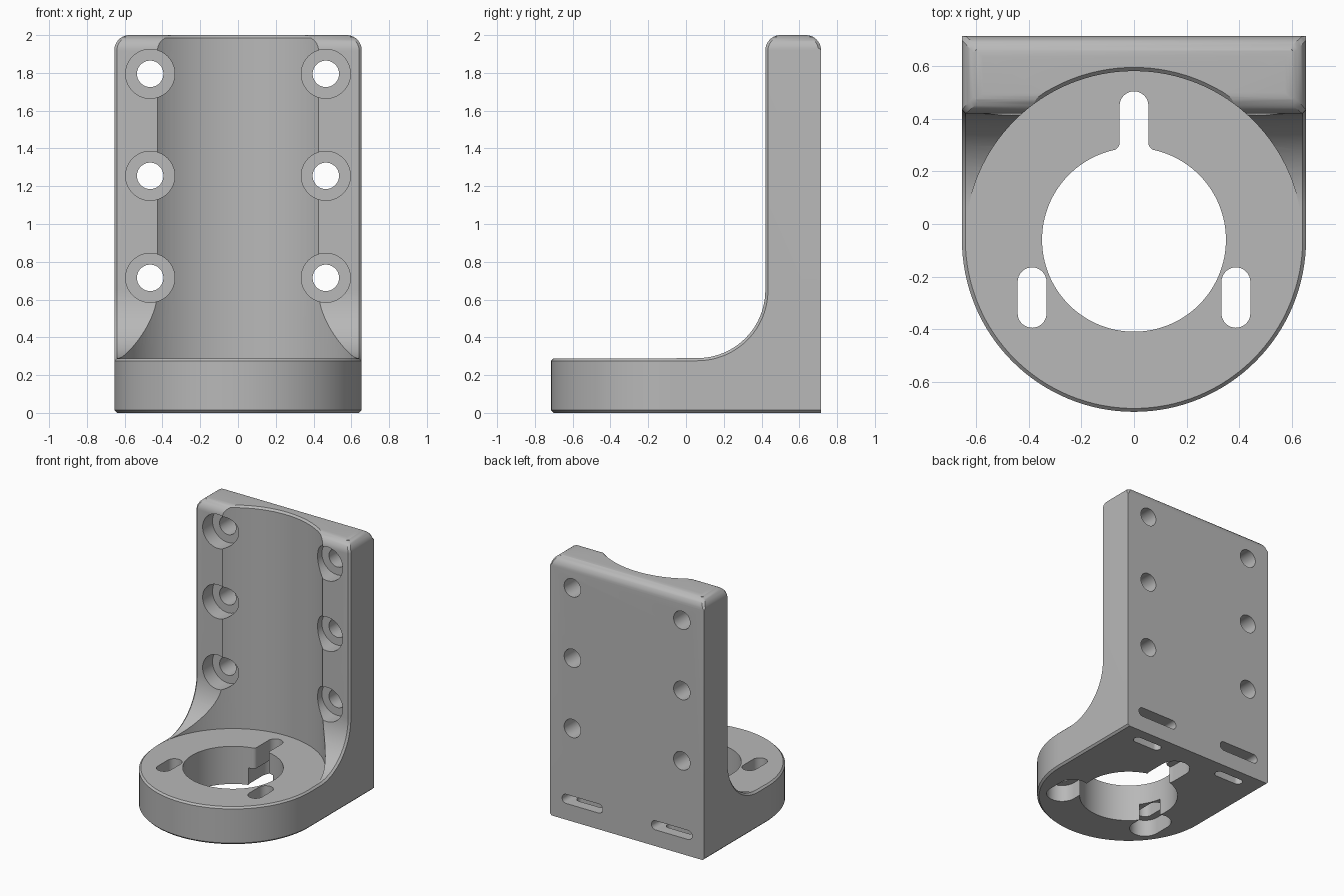
import bpy, bmesh
from math import pi, cos, sin, atan2, sqrt
from mathutils import Matrix, Vector

cube = bpy.data.objects.get("Cube")
if cube:
    bpy.data.objects.remove(cube, do_unlink=True)

W, BACK, CY, TOP = 0.655, 0.715, -0.06, 2.0   # half width, back face, disc centre, height
BASE, WALL, FILLET, CHAMFER = 0.29, 0.42, 0.36, 0.014
BORE = 0.35


def add_object(name, bm):
    bmesh.ops.recalc_face_normals(bm, faces=bm.faces)
    mesh = bpy.data.meshes.new(name)
    bm.to_mesh(mesh)
    bm.free()
    obj = bpy.data.objects.new(name, mesh)
    bpy.context.collection.objects.link(obj)
    return obj


def arc(cx, cy, r, a0, a1, n):
    return [(cx + r * cos(a0 + (a1 - a0) * i / n), cy + r * sin(a0 + (a1 - a0) * i / n))
            for i in range(n + 1)]


def prism(name, pts, axis, lo, hi):
    """Extrude a 2D outline along the axis: X takes (y, z), Y takes (x, z), Z takes (x, y)."""
    place = {"X": lambda p: (lo, p[0], p[1]), "Y": lambda p: (p[0], lo, p[1]),
             "Z": lambda p: (p[0], p[1], lo)}[axis]
    bm = bmesh.new()
    face = bm.faces.new([bm.verts.new(place(p)) for p in pts])
    ext = bmesh.ops.extrude_face_region(bm, geom=[face])
    step = Vector([(hi - lo) * (a == axis) for a in "XYZ"])
    bmesh.ops.translate(bm, vec=step, verts=[v for v in ext["geom"] if isinstance(v, bmesh.types.BMVert)])
    return add_object(name, bm)


def drum(name, x, y, z, r1, r2, depth, axis="Z", segments=128):
    """Cylinder or cone centred on a point."""
    bm = bmesh.new()
    turn = Matrix.Rotation(pi / 2, 4, "X") if axis == "Y" else Matrix()
    bmesh.ops.create_cone(bm, cap_ends=True, segments=segments, radius1=r1, radius2=r2,
                          depth=depth, matrix=Matrix.Translation((x, y, z)) @ turn)
    return add_object(name, bm)


def slot(cx, cy, half_len, r, along):
    """Outline of a slot with round ends; half_len reaches the tip."""
    d = half_len - r
    if along == "x":
        return arc(cx + d, cy, r, -pi / 2, pi / 2, 16) + arc(cx - d, cy, r, pi / 2, 3 * pi / 2, 16)
    return arc(cx, cy + d, r, 0, pi, 16) + arc(cx, cy - d, r, pi, 2 * pi, 16)


def boolean(obj, cutter, operation="DIFFERENCE"):
    mod = obj.modifiers.new("cut", "BOOLEAN")
    mod.operation, mod.solver, mod.object = operation, "EXACT", cutter
    bpy.context.view_layer.objects.active = obj
    bpy.ops.object.modifier_apply(modifier=mod.name)
    bpy.data.objects.remove(cutter, do_unlink=True)


# Body: round-fronted plan crossed with the L-shaped side profile
plan = [(W, BACK), (-W, BACK)] + arc(0, CY, W, pi, 2 * pi, 64)
body = prism("bracket_body", plan, "Z", 0, TOP)
side = ([(-1, -0.5), (1, -0.5), (1, 2.5), (WALL, 2.5)]
        + arc(WALL - FILLET, BASE + FILLET, FILLET, 0, -pi / 2, 24) + [(-1, BASE)])
boolean(body, prism("side_profile", side, "X", -1, 1), "INTERSECT")

# Round the upper corners, then chamfer every crisp edge except those of the back face
bm = bmesh.new()
bm.from_mesh(body.data)
bmesh.ops.remove_doubles(bm, verts=bm.verts, dist=1e-5)
bmesh.ops.dissolve_limit(bm, angle_limit=0.01, verts=bm.verts, edges=bm.edges)
corners = [e for e in bm.edges if all(abs(v.co.x) > W - 1e-3 and v.co.z > TOP - 1e-3 for v in e.verts)]
bmesh.ops.bevel(bm, geom=corners, offset=0.08, segments=10, profile=0.5, affect="EDGES")
crisp = [e for e in bm.edges if len(e.link_faces) == 2 and e.calc_face_angle(0) > 0.6
         and not all(v.co.y > BACK - 1e-3 for v in e.verts)]
bmesh.ops.bevel(bm, geom=crisp, offset=CHAMFER, segments=1, profile=0.5, affect="EDGES")
bm.to_mesh(body.data)
bm.free()

# Cylindrical cavity with a chamfered upper rim
cavity_r, floor = 0.642, BASE - 0.001
boolean(body, drum("cavity", 0, CY, floor + 1, cavity_r, cavity_r, 2))
boolean(body, drum("cavity_rim", 0, CY, TOP, cavity_r + CHAMFER - 0.05, cavity_r + CHAMFER + 0.05, 0.1))

# Central bore and its key slot with flared mouth
boolean(body, drum("bore", 0, CY, 0.15, BORE, BORE, 0.6))
half, flare, tip = 0.055, 0.028, 0.505
fx = half + flare
fy = sqrt((BORE + flare) ** 2 - fx ** 2)
right = arc(fx, CY + fy, flare, atan2(-fy, -fx) + 2 * pi, pi, 8)
key = ([(0.05, 0.2)] + right + arc(0, tip - half, half, 0, pi, 16)
       + [(-x, y) for x, y in reversed(right)] + [(-0.05, 0.2)])
boolean(body, prism("key_slot", key, "Z", -0.1, 0.4))
boolean(body, prism("key_recess", slot(0, 0.38, 0.18, 0.11, "y"), "Z", -0.1, 0.13))

for s in (-1, 1):
    # Base slots, each with a wider recess underneath
    boolean(body, prism("base_slot", slot(s * 0.388, -0.28, 0.115, 0.055, "y"), "Z", -0.1, 0.4))
    boolean(body, prism("base_recess", slot(s * 0.388, -0.28, 0.17, 0.11, "y"), "Z", -0.1, 0.13))
    # Tie channels leading from the back face to the underside
    boolean(body, prism("back_channel", slot(s * 0.38, 0.16, 0.173, 0.035, "x"), "Y", 0.565, 0.8))
    boolean(body, prism("under_channel", slot(s * 0.38, 0.6, 0.12, 0.034, "x"), "Z", -0.1, 0.17))
    # Counterbored wall holes
    for z in (0.715, 1.255, 1.795):
        boolean(body, drum("wall_hole", s * 0.465, 0.6, z, 0.07, 0.07, 0.6, "Y", 40))
        boolean(body, drum("counterbore", s * 0.465, 0.34, z, 0.13, 0.13, 0.4, "Y", 56))

# One grey colour, smooth curves with sharp edges kept
grey = bpy.data.materials.new("plain_grey")
grey.use_nodes = True
colour = (0.48, 0.48, 0.48, 1)
grey.diffuse_color = colour
grey.node_tree.nodes["Principled BSDF"].inputs["Base Color"].default_value = colour
body.data.materials.clear()
body.data.materials.append(grey)
for face in body.data.polygons:
    face.material_index = 0
bpy.ops.object.select_all(action="DESELECT")
body.select_set(True)
bpy.context.view_layer.objects.active = body
bpy.ops.object.shade_smooth_by_angle(angle=0.5)
